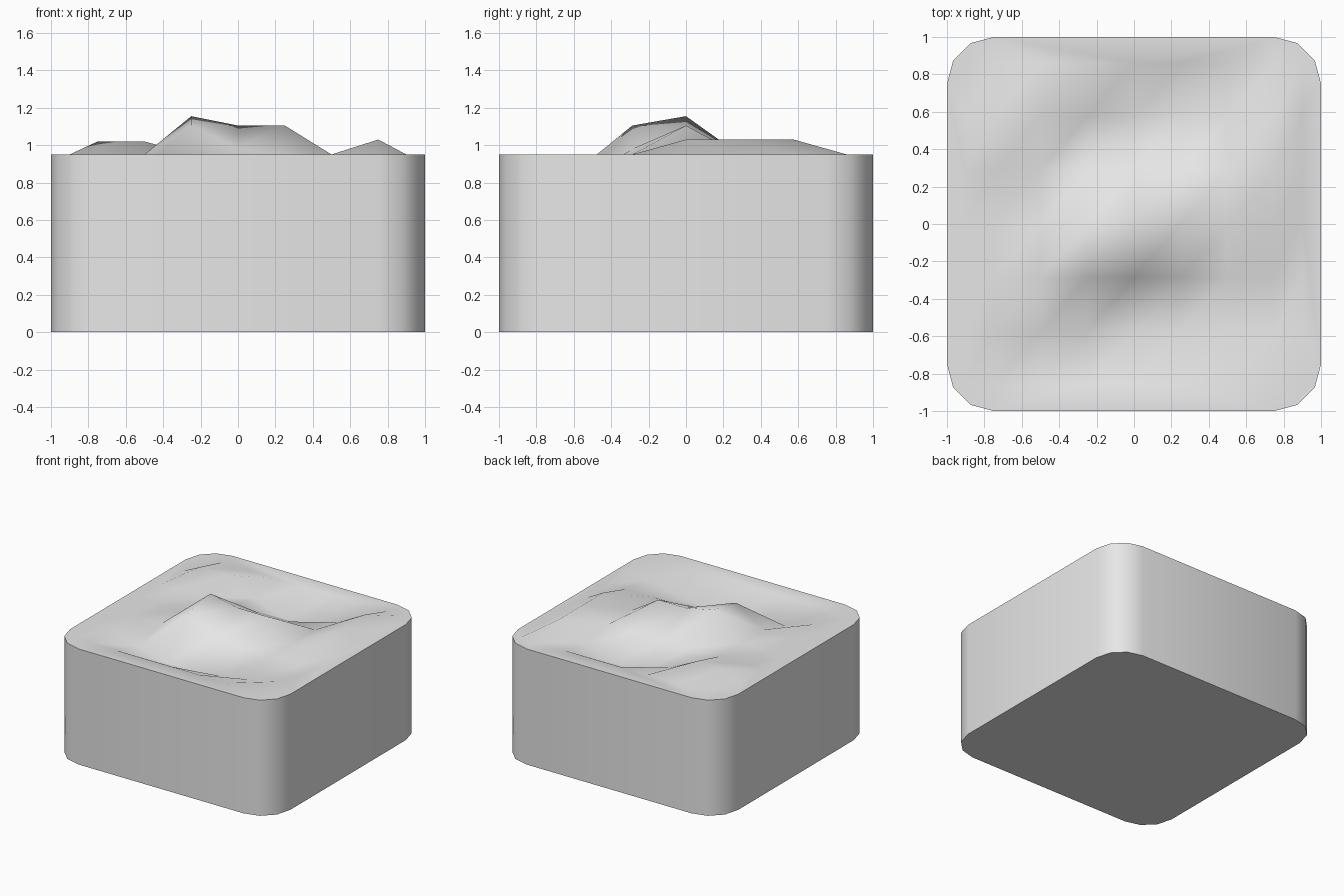
import bpy
import bmesh
from math import cos, sin, pi

default_cube = bpy.data.objects.get("Cube")
if default_cube:
    bpy.data.objects.remove(default_cube, do_unlink=True)

TOP = 0.95
CORNER_RADIUS = 0.25

# Relief heights in hundredths above the rim, rows running front to back
columns = [-0.9, -0.75, -0.5, -0.25, 0, 0.25, 0.5, 0.75, 0.9]
rows = [-0.86, -0.575, -0.287, 0, 0.287, 0.575, 0.86]
relief = [
    (0, -8, -15, -15, -12, -8, -3),
    (0, 0, 15.5, 3, 0, 0, 0),
    (0, 0, 20.5, 15.5, 15.5, 0, 8),
    (0, 0, 0, 0, 0, 0, 8),
    (7, 7, -5, -15, -15, -5, 8),
]


def relief_height(column, row):
    """Height of a grid point; the border of the grid lies level with the rim."""
    inside_columns = 0 < column < len(columns) - 1
    inside_rows = 0 < row < len(rows) - 1
    if inside_columns and inside_rows:
        return TOP + relief[row - 1][column - 1] / 100
    return TOP


def rounded_square():
    """Outline of the block, counter-clockwise, with four facetted corners."""
    centre = 1 - CORNER_RADIUS
    outline = []
    for sx, sy, quarter in ((1, 1, 0), (-1, 1, 1), (-1, -1, 2), (1, -1, 3)):
        for step in range(4):
            angle = quarter * pi / 2 + step * pi / 6
            outline.append((sx * centre + CORNER_RADIUS * cos(angle),
                            sy * centre + CORNER_RADIUS * sin(angle)))
    return outline


bm = bmesh.new()

# Block: flat base and straight walls with rounded corners
outline = rounded_square()
lower = [bm.verts.new((x, y, 0)) for x, y in outline]
upper = [bm.verts.new((x, y, TOP)) for x, y in outline]
bm.faces.new(list(reversed(lower)))
for i in range(len(outline)):
    j = (i + 1) % len(outline)
    bm.faces.new((lower[i], lower[j], upper[j], upper[i]))
rim_edges = [bm.edges.get((upper[i - 1], upper[i])) for i in range(len(upper))]

# Terrain: triangulated grid with all diagonals in one direction
grid = [[bm.verts.new((x, y, relief_height(c, r))) for c, x in enumerate(columns)]
        for r, y in enumerate(rows)]
for near, far in zip(grid, grid[1:]):
    for c in range(len(columns) - 1):
        bm.faces.new((near[c], near[c + 1], far[c + 1]))
        bm.faces.new((near[c], far[c + 1], far[c]))

# Level strip between the terrain and the rim
terrain_border = [e for e in bm.edges if e.is_boundary and e not in rim_edges]
bmesh.ops.triangle_fill(bm, use_beauty=True, use_dissolve=False,
                        edges=rim_edges + terrain_border, normal=(0, 0, 1))
bmesh.ops.recalc_face_normals(bm, faces=bm.faces)

mesh = bpy.data.meshes.new("terrain_block")
bm.to_mesh(mesh)
bm.free()
block = bpy.data.objects.new("terrain_block", mesh)
bpy.context.collection.objects.link(block)

# Plain grey material
grey = bpy.data.materials.new("plain_grey")
grey.use_nodes = True
colour = (0.8, 0.8, 0.8, 1)
grey.diffuse_color = colour
grey.node_tree.nodes["Principled BSDF"].inputs["Base Color"].default_value = colour
mesh.materials.append(grey)

# Smooth relief and corners, crisp rim and base
bpy.context.view_layer.objects.active = block
block.select_set(True)
bpy.ops.object.shade_smooth_by_angle(angle=pi / 2.6)
